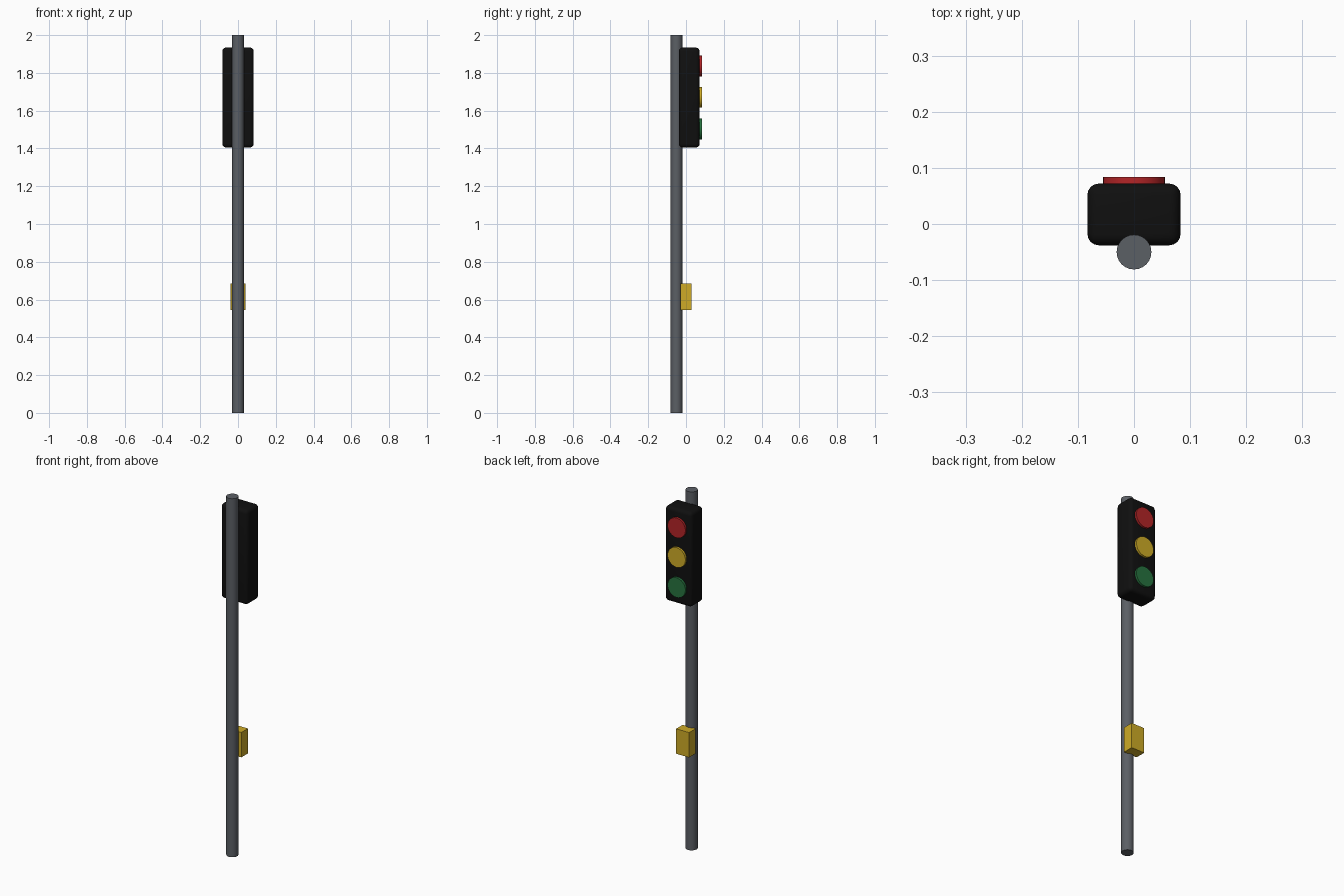
import bpy
import math

cube = bpy.data.objects.get("Cube")
if cube:
    bpy.data.objects.remove(cube, do_unlink=True)


def material(name, rgb):
    mat = bpy.data.materials.new(name)
    mat.use_nodes = True
    colour = (*rgb, 1)
    mat.diffuse_color = colour
    mat.node_tree.nodes["Principled BSDF"].inputs["Base Color"].default_value = colour
    return mat


grey = material("pole grey", (0.105, 0.115, 0.13))
black = material("housing black", (0.005, 0.005, 0.005))
red = material("signal red", (0.45, 0.018, 0.02))
yellow = material("signal yellow", (0.62, 0.41, 0.02))
green = material("signal green", (0.02, 0.17, 0.05))


def finish(name, mat, smooth=True):
    obj = bpy.context.object
    obj.name = obj.data.name = name
    obj.data.materials.append(mat)
    if smooth:
        bpy.ops.object.shade_smooth_by_angle(angle=math.radians(35))
    return obj


def box(name, mat, low, high, bevel=0):
    centre = [(a + b) / 2 for a, b in zip(low, high)]
    bpy.ops.mesh.primitive_cube_add(size=1, location=centre)
    bpy.context.object.scale = [b - a for a, b in zip(low, high)]
    bpy.ops.object.transform_apply(location=False, rotation=False, scale=True)
    if bevel:
        mod = bpy.context.object.modifiers.new("rounded edges", "BEVEL")
        mod.width = bevel
        mod.segments = 4
        bpy.ops.object.modifier_apply(modifier=mod.name)
    return finish(name, mat, smooth=bool(bevel))


# Upright pole
bpy.ops.mesh.primitive_cylinder_add(vertices=24, radius=0.031, depth=2, location=(0, -0.05, 1))
finish("pole", grey)

# Signal housing, mounted behind the pole
box("signal_housing", black, (-0.083, -0.038, 1.405), (0.083, 0.072, 1.934), 0.02)

# Round lenses, red at the top
for name, mat, z in (("red_lens", red, 1.836), ("yellow_lens", yellow, 1.671), ("green_lens", green, 1.503)):
    bpy.ops.mesh.primitive_cylinder_add(vertices=32, radius=0.055, depth=0.034,
                                        location=(0, 0.067, z), rotation=(math.pi / 2, 0, 0))
    finish(name, mat)

# Crossing button box
box("button_box", yellow, (-0.04, -0.028, 0.545), (0.04, 0.03, 0.684))
